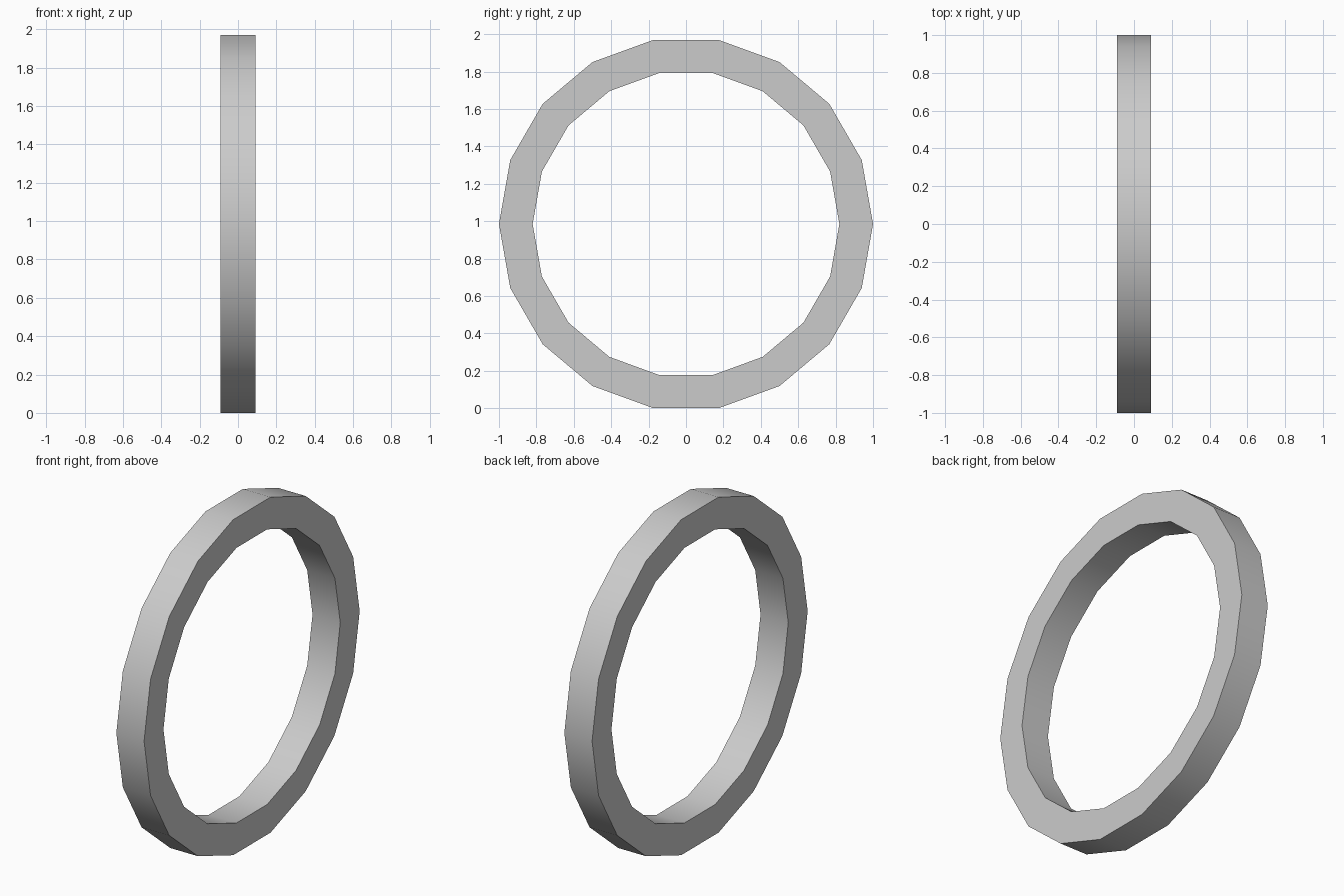
import bpy, bmesh
from math import cos, sin, radians, pi

if "Cube" in bpy.data.objects:
    bpy.data.objects.remove(bpy.data.objects["Cube"])

SIDES = 18
OUTER, INNER, HALF_WIDTH = 1.0, 0.82, 0.09
CENTRE_Z = OUTER * cos(pi / SIDES)  # rests on a flat facet

# Ring: rectangular cross-section swept around the x axis
bm = bmesh.new()
section = [(-HALF_WIDTH, OUTER), (HALF_WIDTH, OUTER),
           (HALF_WIDTH, INNER), (-HALF_WIDTH, INNER)]
loops = []
for i in range(SIDES):
    a = 2 * pi * i / SIDES
    loops.append([bm.verts.new((x, r * cos(a), CENTRE_Z + r * sin(a)))
                  for x, r in section])
for i in range(SIDES):
    p, q = loops[i], loops[(i + 1) % SIDES]
    for j in range(4):
        k = (j + 1) % 4
        bm.faces.new((p[j], p[k], q[k], q[j]))
bmesh.ops.recalc_face_normals(bm, faces=bm.faces)

mesh = bpy.data.meshes.new("ring")
bm.to_mesh(mesh)
bm.free()
ring = bpy.data.objects.new("ring", mesh)
bpy.context.collection.objects.link(ring)

# Smooth rims, crisp edges at the flat sides
bpy.context.view_layer.objects.active = ring
ring.select_set(True)
bpy.ops.object.shade_smooth_by_angle(angle=radians(30))
